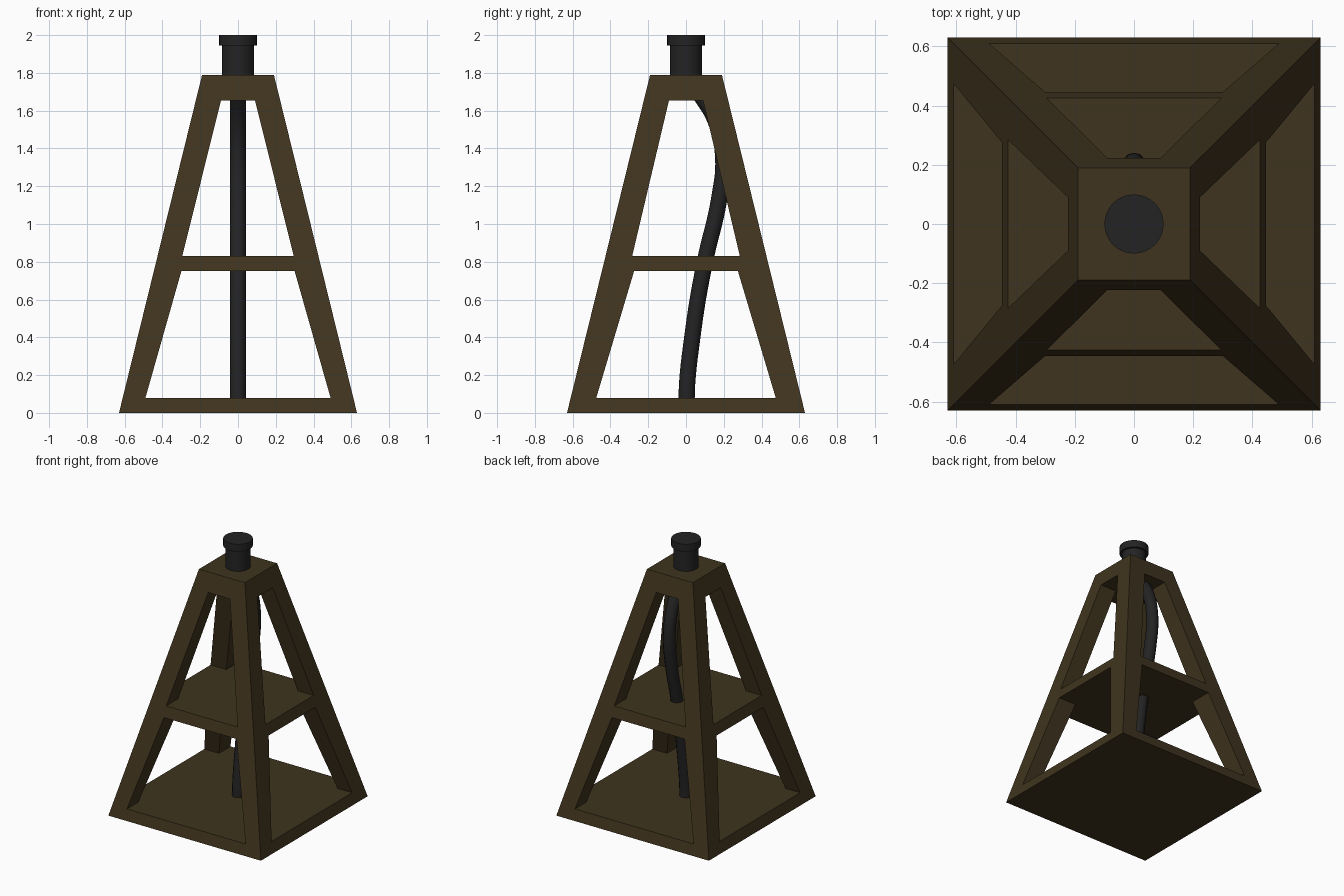
import bpy, bmesh, math

if "Cube" in bpy.data.objects:
    bpy.data.objects.remove(bpy.data.objects["Cube"])


def material(name, rgb):
    m = bpy.data.materials.new(name)
    m.diffuse_color = (*rgb, 1)
    m.use_nodes = True
    m.node_tree.nodes["Principled BSDF"].inputs["Base Color"].default_value = m.diffuse_color
    return m


BRASS = material("dark_bronze", (0.05, 0.034, 0.013))
BLACK = material("black_rubber", (0.017, 0.017, 0.018))

# Tower frame: tapered 3x3 cell layers; plates are full, windows keep corner posts only
# z, half opening in x, half opening in y
LEVELS = [(0, 0.49, 0.475), (0.08, 0.49, 0.475), (0.75, 0.30, 0.275),
          (0.83, 0.295, 0.285), (1.655, 0.09, 0.09), (1.79, 0.07, 0.07)]
bm = bmesh.new()
verts = {}
for k, (z, wx, wy) in enumerate(LEVELS):
    o = 0.63 - 0.44 * z / 1.79
    for i, x in enumerate((-o, -wx, wx, o)):
        for j, y in enumerate((-o, -wy, wy, o)):
            verts[k, i, j] = (x, y, z)

CUBE_FACES = [((0, 0, 0), (0, 1, 0), (0, 1, 1), (0, 0, 1)),
              ((1, 0, 0), (1, 0, 1), (1, 1, 1), (1, 1, 0)),
              ((0, 0, 0), (0, 0, 1), (1, 0, 1), (1, 0, 0)),
              ((0, 1, 0), (1, 1, 0), (1, 1, 1), (0, 1, 1)),
              ((0, 0, 0), (1, 0, 0), (1, 1, 0), (0, 1, 0)),
              ((0, 0, 1), (0, 1, 1), (1, 1, 1), (1, 0, 1))]
faces = {}
for k in range(5):
    for i in range(3):
        for j in range(3):
            if k % 2 == 1 and (i == 1 or j == 1):
                continue
            for f in CUBE_FACES:
                keys = [(k + a, i + b, j + c) for a, b, c in f]
                fid = frozenset(keys)
                if fid in faces:
                    del faces[fid]      # shared by two cells: interior
                else:
                    faces[fid] = keys
made = {}
for keys in faces.values():
    for key in keys:
        if key not in made:
            made[key] = bm.verts.new(verts[key])
    bm.faces.new([made[key] for key in keys])
bmesh.ops.recalc_face_normals(bm, faces=bm.faces[:])
mesh = bpy.data.meshes.new("tower_frame")
bm.to_mesh(mesh)
bm.free()
mesh.materials.append(BRASS)
bpy.context.collection.objects.link(bpy.data.objects.new("tower_frame", mesh))


def cylinder(name, r, z0, z1):
    bpy.ops.mesh.primitive_cylinder_add(vertices=32, radius=r, depth=z1 - z0,
                                        location=(0, 0, (z0 + z1) / 2))
    ob = bpy.context.object
    ob.name = name
    ob.data.materials.append(BLACK)
    bpy.ops.object.shade_smooth_by_angle(angle=math.radians(35))


# Stub and cap on top
cylinder("top_stub", 0.084, 1.78, 1.95)
cylinder("top_cap", 0.1, 1.945, 2.0)

# Bent hose running from the base up through the shelf into the top block
curve = bpy.data.curves.new("hose", "CURVE")
curve.dimensions = "3D"
curve.bevel_depth = 0.043
curve.bevel_resolution = 4
curve.resolution_u = 8
curve.use_fill_caps = True
path = [(0.003, 0.06), (0.04, 0.45), (0.1, 0.8), (0.175, 1.13),
        (0.197, 1.35), (0.155, 1.55), (0.06, 1.71)]
sp = curve.splines.new("BEZIER")
sp.bezier_points.add(len(path) - 1)
for p, (y, z) in zip(sp.bezier_points, path):
    p.co = (0, y, z)
    p.handle_left_type = p.handle_right_type = "AUTO"
# start vertical at the base
first = sp.bezier_points[0]
first.handle_left_type = first.handle_right_type = "FREE"
first.handle_left, first.handle_right = (0, 0.003, -0.05), (0, 0.003, 0.19)
hose = bpy.data.objects.new("hose", curve)
bpy.context.collection.objects.link(hose)
curve.materials.append(BLACK)
bpy.ops.object.select_all(action="DESELECT")
hose.select_set(True)
bpy.context.view_layer.objects.active = hose
bpy.ops.object.convert(target="MESH")
bpy.ops.object.shade_smooth_by_angle(angle=math.radians(35))
